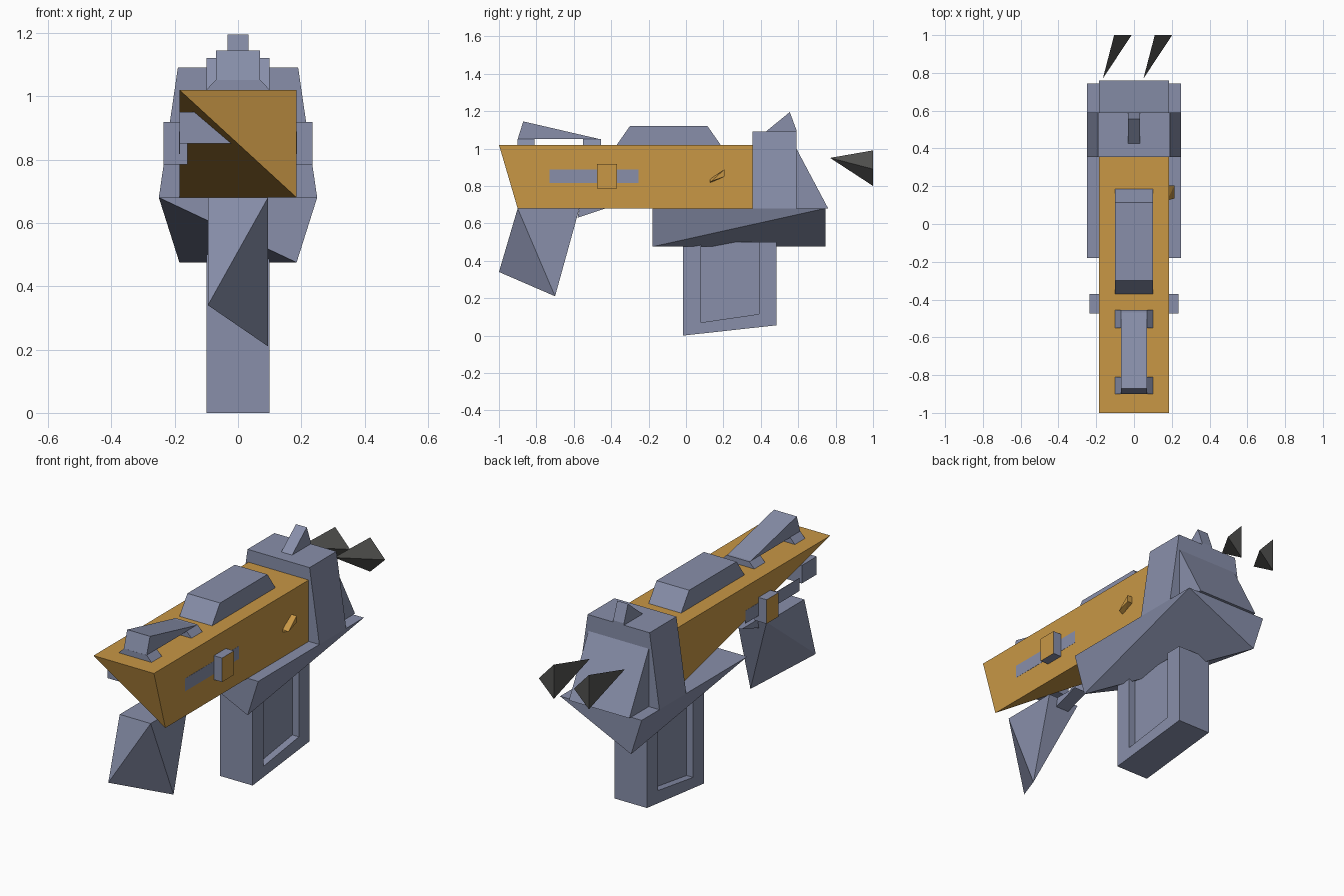
import bpy, bmesh

if "Cube" in bpy.data.objects:
    bpy.data.objects.remove(bpy.data.objects["Cube"])

def mat(name, rgb):
    m = bpy.data.materials.new(name)
    m.diffuse_color = (*rgb, 1)
    m.use_nodes = True
    m.node_tree.nodes["Principled BSDF"].inputs["Base Color"].default_value = m.diffuse_color
    return m

ORANGE = mat("orange", (0.58, 0.31, 0.06))
STEEL = mat("blue_grey", (0.246, 0.275, 0.402))
DARK = mat("charcoal", (0.08, 0.08, 0.076))

def finish(name, bm, *mats):
    bmesh.ops.recalc_face_normals(bm, faces=bm.faces)
    me = bpy.data.meshes.new(name)
    bm.to_mesh(me)
    bm.free()
    for m in mats:
        me.materials.append(m)
    ob = bpy.data.objects.new(name, me)
    bpy.context.collection.objects.link(ob)
    return ob

def prism(name, profile, x0, x1, m):
    """Extrude a (y, z) side profile from x0 to x1."""
    bm = bmesh.new()
    f = bm.faces.new([bm.verts.new((x0, y, z)) for y, z in profile])
    ext = bmesh.ops.extrude_face_region(bm, geom=[f])["geom"]
    bmesh.ops.translate(bm, vec=(x1 - x0, 0, 0),
                        verts=[v for v in ext if isinstance(v, bmesh.types.BMVert)])
    return finish(name, bm, m)

def hull(name, points, m):
    """Convex solid round a few corner points."""
    bm = bmesh.new()
    for p in points:
        bm.verts.new(p)
    bmesh.ops.convex_hull(bm, input=bm.verts)
    bmesh.ops.dissolve_limit(bm, angle_limit=0.01, verts=bm.verts, edges=bm.edges)
    return finish(name, bm, m)

def box(name, x0, x1, y0, y1, z0, z1, m):
    return prism(name, [(y0, z0), (y1, z0), (y1, z1), (y0, z1)], x0, x1, m)

W = 0.185

# receiver: slanted rear, with its lower left rear corner cut away
hull("receiver", [(-W, -1, 1.02), (W, -1, 1.02), (-W, .36, 1.02), (W, .36, 1.02),
                  (W, -.9, .68), (-W, .36, .68), (W, .36, .68)], ORANGE)

# front collar, wider at the bottom
hull("front_collar", [(s * x, y, z) for s in (-1, 1) for y in (.355, .59)
                      for x, z in ((.25, .68), (.19, 1.09))], STEEL)

# sloped nose
prism("nose", [(.59, .68), (.76, .68), (.59, 1.0)], -W, W, STEEL)

# handguard: flat top, the bottom narrows to one diagonal edge
hull("handguard", [(x, y, .68) for x in (-.25, .25) for y in (-.18, .745)]
     + [(W, -.18, .475), (-W, .745, .475)], STEEL)

# grip: flat top, the bottom narrows to one diagonal edge
hull("grip", [(x, y, .68) for x in (-.095, .095) for y in (-.9, -.57)]
     + [(-.095, -1, .34), (.095, -.70, .21)], STEEL)

# trigger
prism("trigger", [(-.58, .63), (-.43, .68), (-.57, .68)], -.04, .04, STEEL)

# magazine: U shaped frame and a recessed panel
prism("magazine_frame", [(-.015, .5), (-.015, 0), (.485, .055), (.485, .5),
                         (.39, .5), (.39, .115), (.08, .07), (.08, .5)], -.1, .1, STEEL)
prism("magazine_panel", [(.07, .5), (.07, .065), (.4, .11), (.4, .5)], -.06, .06, STEEL)

# top hump
prism("top_hump", [(-.37, 1.02), (.185, 1.02), (.115, 1.12), (-.30, 1.12)], -.1, .1, STEEL)

# rear sight on two flared feet
prism("rear_sight", [(-.9, 1.05), (-.46, 1.05), (-.87, 1.145)], -.07, .07, STEEL)
for name, y0, y1 in (("rear_foot", -.9, -.81), ("front_foot", -.55, -.455)):
    hull(name, [(s * x, y, z) for s in (-1, 1) for y in (y0, y1)
                for x, z in ((.1, 1.02), (.07, 1.052))], STEEL)

# front sight
prism("front_sight", [(.42, 1.085), (.59, 1.085), (.59, 1.1), (.555, 1.195)],
      -.033, .033, STEEL)

# side rails with bolt blocks whose outer faces are orange
for side, s in (("left", -1), ("right", 1)):
    box(side + "_rail", s * .183, s * .186, -.73, -.255, .817, .888, STEEL)
    block = box(side + "_bolt_block", s * .16, s * .235, -.475, -.37, .785, .918, STEEL)
    block.data.materials.append(ORANGE)
    for p in block.data.polygons:
        p.material_index = 1 if p.normal.x * s > .9 else 0

# inner block showing through the cut corner
box("inner_block", -W, .0, -.88, -.75, .85, .95, STEEL)

# small orange catch on the right
hull("side_catch", [(W - .01, .125, .815), (W - .01, .125, .835), (W - .01, .205, .85),
                    (W - .01, .205, .887), (.215, .205, .85), (.215, .205, .887),
                    (.215, .135, .825)], ORANGE)

# two muzzle spikes
for name, x in (("left_spike", -.165), ("right_spike", .05)):
    hull(name, [(x, .77, .95), (x + .06, 1, .99), (x + .06, 1, .80),
                (x + .152, 1, .89)], DARK)
